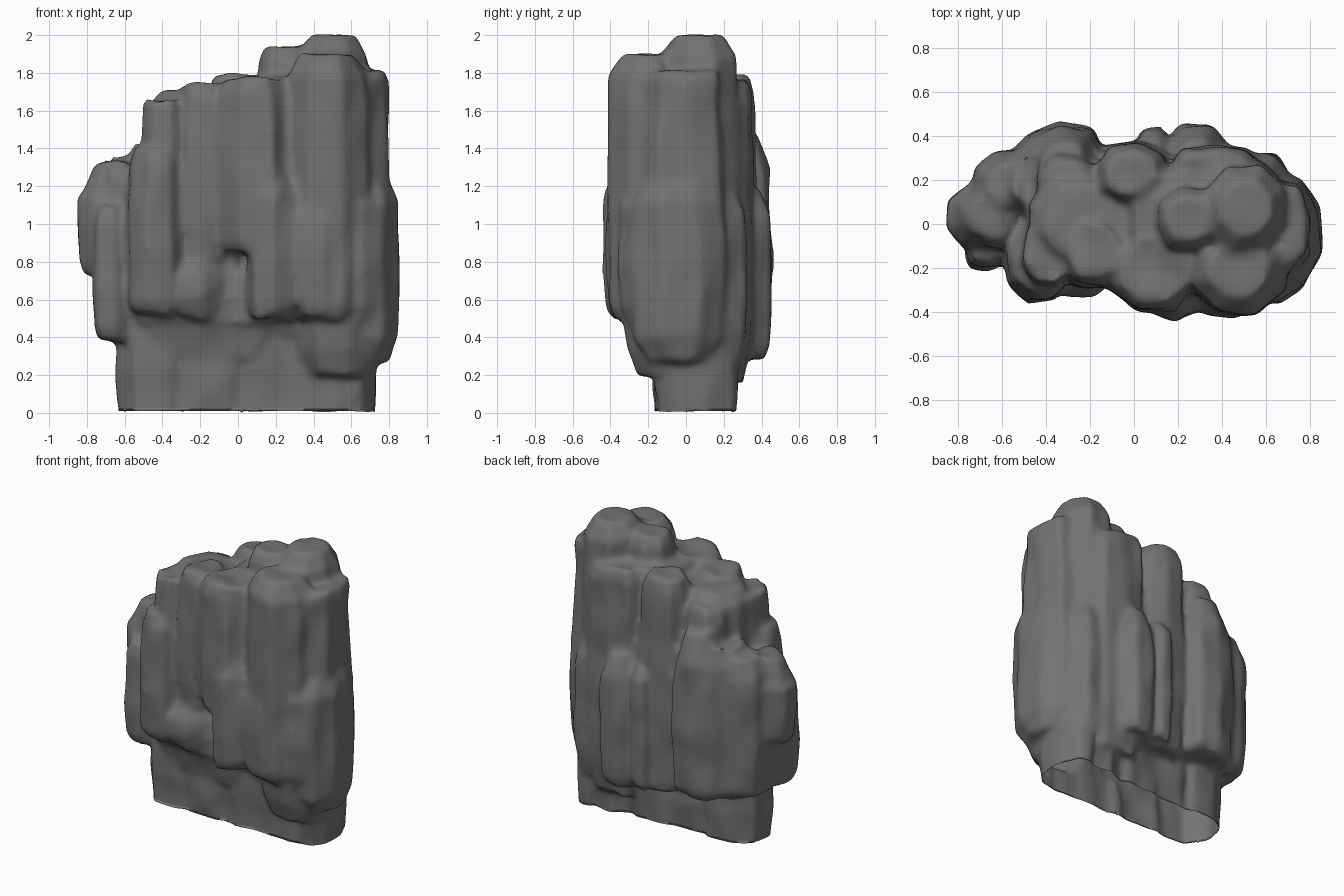
import bpy, bmesh, math, random
from mathutils import Vector, noise

if "Cube" in bpy.data.objects:
    bpy.data.objects.remove(bpy.data.objects["Cube"])

random.seed(4)
stone = bpy.data.materials.new("grey stone")
stone.diffuse_color = (0.165, 0.172, 0.164, 1)
stone.use_nodes = True
stone.node_tree.nodes["Principled BSDF"].inputs["Base Color"].default_value = stone.diffuse_color
bm = bmesh.new()


def pillar(x0, x1, y0, y1, z0, z1, sides=8, top=0.62, cap=0.08, foot=0.8, heel=0.06, turn=0.0):
    """Irregular stone pillar filling a box, with chamfered foot and cap."""
    cx, cy, rx, ry = (x0 + x1) / 2, (y0 + y1) / 2, (x1 - x0) / 2, (y1 - y0) / 2
    turn += random.uniform(-0.2, 0.2)
    jit = [random.uniform(0.94, 1.04) for _ in range(sides)]
    h = z1 - z0
    levels = [(z0, foot), (z0 + heel, 0.96), (z0 + h * 0.4, 1.03),
              (z0 + h * 0.7, 1.0), (z1 - cap, 0.95), (z1, top)]
    rings = []
    for z, s in levels:
        ring = []
        for i in range(sides):
            a = 2 * math.pi * (i + 0.5) / sides + turn
            c, d = math.cos(a), math.sin(a)
            # squarish cross-section
            k = (abs(c) ** 3 + abs(d) ** 3) ** (-1 / 3)
            k *= s * jit[i] * random.uniform(0.96, 1.04)
            lift = random.uniform(-.02, .02) if 0.05 < z < 1.9 else 0
            ring.append(bm.verts.new((cx + rx * c * k, cy + ry * d * k, z + lift)))
        rings.append(ring)
    bm.faces.new(rings[0][::-1])
    bm.faces.new(rings[-1])
    for a, b in zip(rings, rings[1:]):
        for i in range(sides):
            j = (i + 1) % sides
            bm.faces.new((a[i], a[j], b[j], b[i]))


# base slab in overlapping blocks (bottom is trimmed open at z = 0)
for x0, x1, y0, y1 in [(-.65, -.2, -.17, .23), (-.45, .2, -.18, .21),
                       (-.15, .45, -.17, .23), (.2, .73, -.17, .26), (.5, .73, -.16, .27)]:
    pillar(x0, x1, y0, y1, -.06, 0.6, foot=0.97)
# flare under the overhang
pillar(-.62, .4, -.25, .25, .28, .75, 10, .9, foot=.75, heel=.18)
# core and peak
pillar(-.5, .1, -.22, .24, .5, 1.7, 10, .75)
pillar(-.05, .65, -.22, .28, .4, 1.76, 10, .8)
pillar(.31, .71, -.14, .28, .5, 2.0, 8, .62, .11)
pillar(.09, .42, -.12, .17, .6, 1.94, 8, .7)
# front pillars
pillar(.25, .7, -.41, .0, .5, 1.9, 8, .62, .12)
pillar(.3, .77, -.32, .1, .2, .95, 8, .8, foot=.72, heel=.12)
pillar(-.11, .3, -.4, -.02, .85, 1.77, 8, .78, .09)
pillar(.05, .31, -.45, -.1, .5, 1.3, 7, .6, .14)
pillar(.29, .57, -.42, -.1, .51, 1.25, 7, .6, .2)
pillar(-.51, -.26, -.29, .05, .5, 1.66, 8, .88, .04)
pillar(-.34, -.03, -.29, .05, .75, 1.74, 8, .75)
pillar(-.59, -.28, -.36, .0, .53, 1.39, 8, .75)
pillar(-.36, -.08, -.33, .0, .5, .82, 7, .6)
pillar(-.1, .05, -.32, -.1, .86, 1.18, 6, .6)
# left shoulder
pillar(-.85, -.51, -.11, .18, .74, 1.33, 8, .5, .2)
pillar(-.77, -.57, -.21, .05, .38, 1.1, 7, .75)
pillar(-.75, -.5, -.12, .24, .39, 1.32, 8, .7)
pillar(-.73, -.4, .03, .34, .38, 1.36, 8, .65, .14)
# back pillars
pillar(-.6, -.2, .0, .4, .36, 1.42, 8, .7, .12)
pillar(-.5, -.13, .08, .46, .36, 1.5, 8, .55, .22, turn=.35)
pillar(-.45, -.14, .02, .33, .5, 1.64, 8, .75)
pillar(-.18, .15, .1, .37, .3, 1.79, 8, .75)
pillar(.0, .18, .15, .44, .3, 1.15, 7, .65)
pillar(.12, .44, .1, .45, .28, 1.2, 8, .6, .16)
pillar(.14, .6, .06, .36, .16, 1.75, 10, .8, foot=.7, heel=.22)
pillar(.4, .72, .0, .32, .24, 1.18, 8, .65, .12, heel=.15)
# right shoulder
pillar(.52, .81, -.23, .2, .4, 1.8, 8, .88, .04)
pillar(.55, .85, -.3, .21, .28, 1.22, 8, .75, .1, foot=.65, heel=.12)
pillar(.5, .77, -.36, .02, .45, 1.2, 8, .65, .12, foot=.7, heel=.12)

bmesh.ops.recalc_face_normals(bm, faces=bm.faces)
mesh = bpy.data.meshes.new("rock_pillars")
bm.to_mesh(mesh)
bm.free()
rock = bpy.data.objects.new("rock_formation", mesh)
bpy.context.collection.objects.link(rock)
mesh.materials.append(stone)

# fuse the pillars into one weathered skin
remesh = rock.modifiers.new("fuse", 'REMESH')
remesh.mode = 'VOXEL'
remesh.voxel_size = 0.02
soften = rock.modifiers.new("weather", 'SMOOTH')
soften.factor = 0.5
soften.iterations = 9
skin = bpy.data.meshes.new_from_object(
    rock.evaluated_get(bpy.context.evaluated_depsgraph_get()))
rock.modifiers.clear()

# trim the foot open, add gentle weathering and shade smooth
bm = bmesh.new()
bm.from_mesh(skin)
bmesh.ops.bisect_plane(bm, geom=bm.verts[:] + bm.edges[:] + bm.faces[:],
                       plane_co=(0, 0, 0.003), plane_no=(0, 0, 1), clear_inner=True)
bm.normal_update()
rough = []
for v in bm.verts:
    n = noise.noise(Vector((v.co.x * 7, v.co.y * 7, v.co.z * 4)))
    rough.append((v, v.normal * n * 0.014))
for v, d in rough:
    v.co += d
    v.co.z = max(v.co.z, 0.0)
    if v.is_boundary:
        v.co.z = 0.012 + 0.012 * math.sin(v.co.x * 17) * math.cos(v.co.y * 9)
for f in bm.faces:
    f.smooth = True
    f.material_index = 0
bm.to_mesh(skin)
bm.free()
skin.name = "rock_formation"
skin.materials.clear()
skin.materials.append(stone)
rock.data = skin
